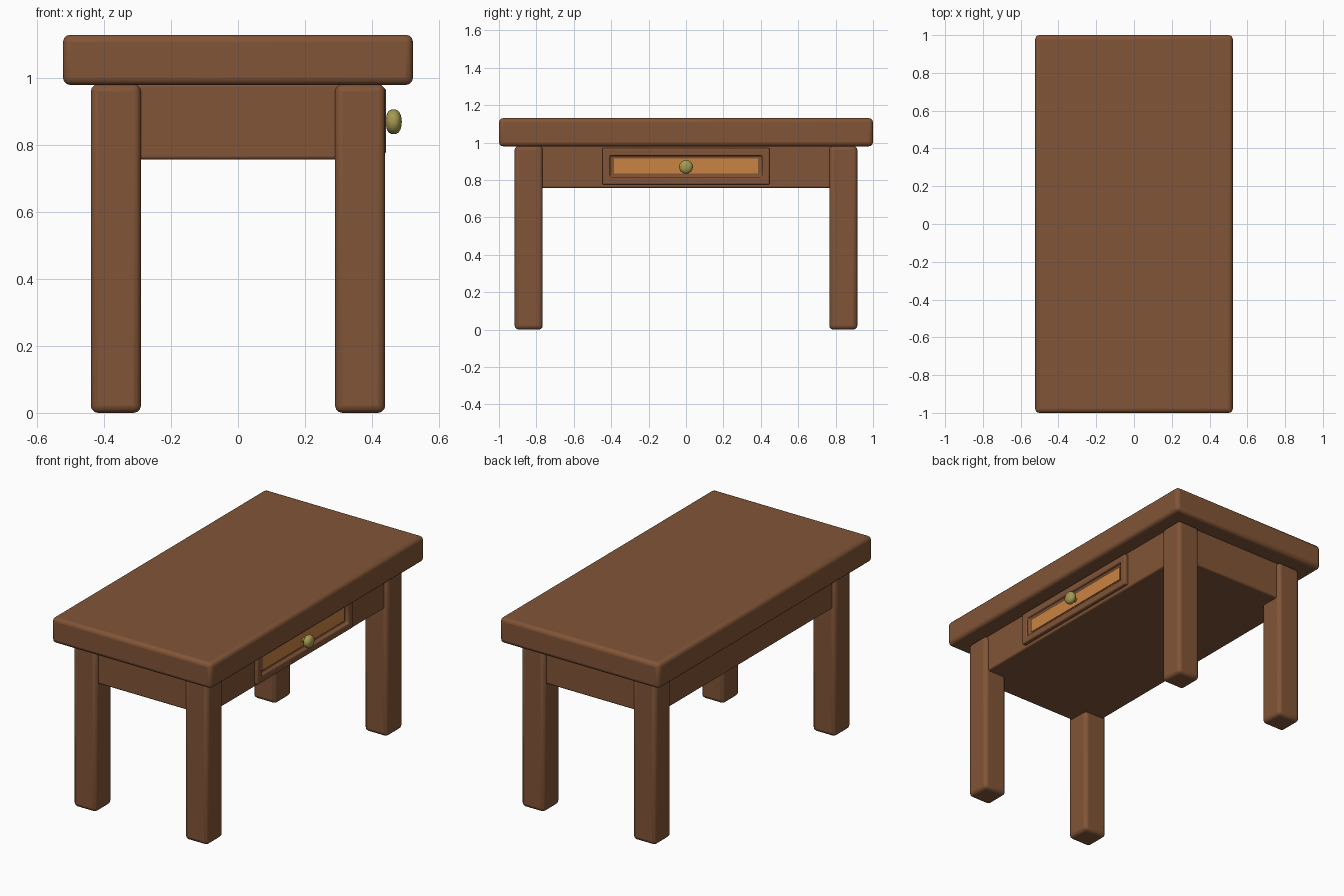
import bpy, bmesh, math
from mathutils import Vector

if "Cube" in bpy.data.objects:
    bpy.data.objects.remove(bpy.data.objects["Cube"])


def material(name, rgb):
    m = bpy.data.materials.new(name)
    m.diffuse_color = (*rgb, 1)
    m.use_nodes = True
    m.node_tree.nodes["Principled BSDF"].inputs["Base Color"].default_value = m.diffuse_color
    return m


wood = material("brown_wood", (0.22, 0.09, 0.038))
light_wood = material("light_wood", (0.60, 0.23, 0.055))
brass = material("brass", (0.37, 0.32, 0.08))


def finish(name, bm, mat, bevel=0, angle=40):
    me = bpy.data.meshes.new(name)
    bm.normal_update()
    bm.to_mesh(me)
    bm.free()
    ob = bpy.data.objects.new(name, me)
    bpy.context.collection.objects.link(ob)
    me.materials.append(mat)
    if bevel:
        b = ob.modifiers.new("rounded_edges", "BEVEL")
        b.width, b.segments = bevel, 3
        b.limit_method = "ANGLE"
    bpy.ops.object.select_all(action="DESELECT")
    ob.select_set(True)
    bpy.context.view_layer.objects.active = ob
    bpy.ops.object.shade_smooth_by_angle(angle=math.radians(angle))
    return ob


def box_mesh(lo, hi):
    lo, hi = Vector(lo), Vector(hi)
    bm = bmesh.new()
    bmesh.ops.create_cube(bm, size=1)
    bmesh.ops.scale(bm, vec=hi - lo, verts=bm.verts)
    bmesh.ops.translate(bm, vec=(lo + hi) / 2, verts=bm.verts)
    return bm


# Table top and the solid apron box beneath it
finish("table_top", box_mesh((-0.523, -1, 0.98), (0.523, 1, 1.13)), wood, 0.022)
finish("apron", box_mesh((-0.42, -0.893, 0.757), (0.42, 0.893, 0.985)), wood, 0.01)

# Four legs
for sx, side in ((-1, "left"), (1, "right")):
    for sy, end in ((-1, "front"), (1, "back")):
        x, y = sx * 0.365, sy * 0.841
        finish(f"{end}_{side}_leg",
               box_mesh((x - 0.075, y - 0.075, 0), (x + 0.075, y + 0.075, 0.982)), wood, 0.022)

# Drawer front with a recessed field
bm = box_mesh((0.38, -0.447, 0.775), (0.443, 0.447, 0.97))
face = max(bm.faces, key=lambda f: f.calc_center_median().x)
bmesh.ops.inset_region(bm, faces=[face], thickness=0.058)
face = bmesh.ops.extrude_discrete_faces(bm, faces=[face])["faces"][0]
bmesh.ops.translate(bm, vec=(-0.02, 0, 0), verts=face.verts)
bmesh.ops.remove_doubles(bm, verts=bm.verts, dist=1e-5)
finish("drawer_front", bm, wood, 0.008)

# Pale panel set in the drawer
finish("drawer_panel", box_mesh((0.40, -0.384, 0.834), (0.428, 0.384, 0.914)), light_wood)

# Turned knob: lathe a (distance from drawer, radius) profile around x
profile = [(0.42, 0.013), (0.443, 0.014), (0.445, 0.024), (0.451, 0.033), (0.460, 0.037),
           (0.471, 0.037), (0.480, 0.032), (0.486, 0.022), (0.489, 0.010), (0.4895, 0)]
bm = bmesh.new()
vs = [bm.verts.new((x, 0, 0.87 + r)) for x, r in profile]
es = [bm.edges.new(p) for p in zip(vs, vs[1:])]
bmesh.ops.spin(bm, geom=vs + es, cent=(0, 0, 0.87), axis=(1, 0, 0),
               angle=math.tau, steps=24)
bmesh.ops.remove_doubles(bm, verts=bm.verts, dist=1e-5)
bmesh.ops.recalc_face_normals(bm, faces=bm.faces)
finish("drawer_knob", bm, brass, angle=60)
